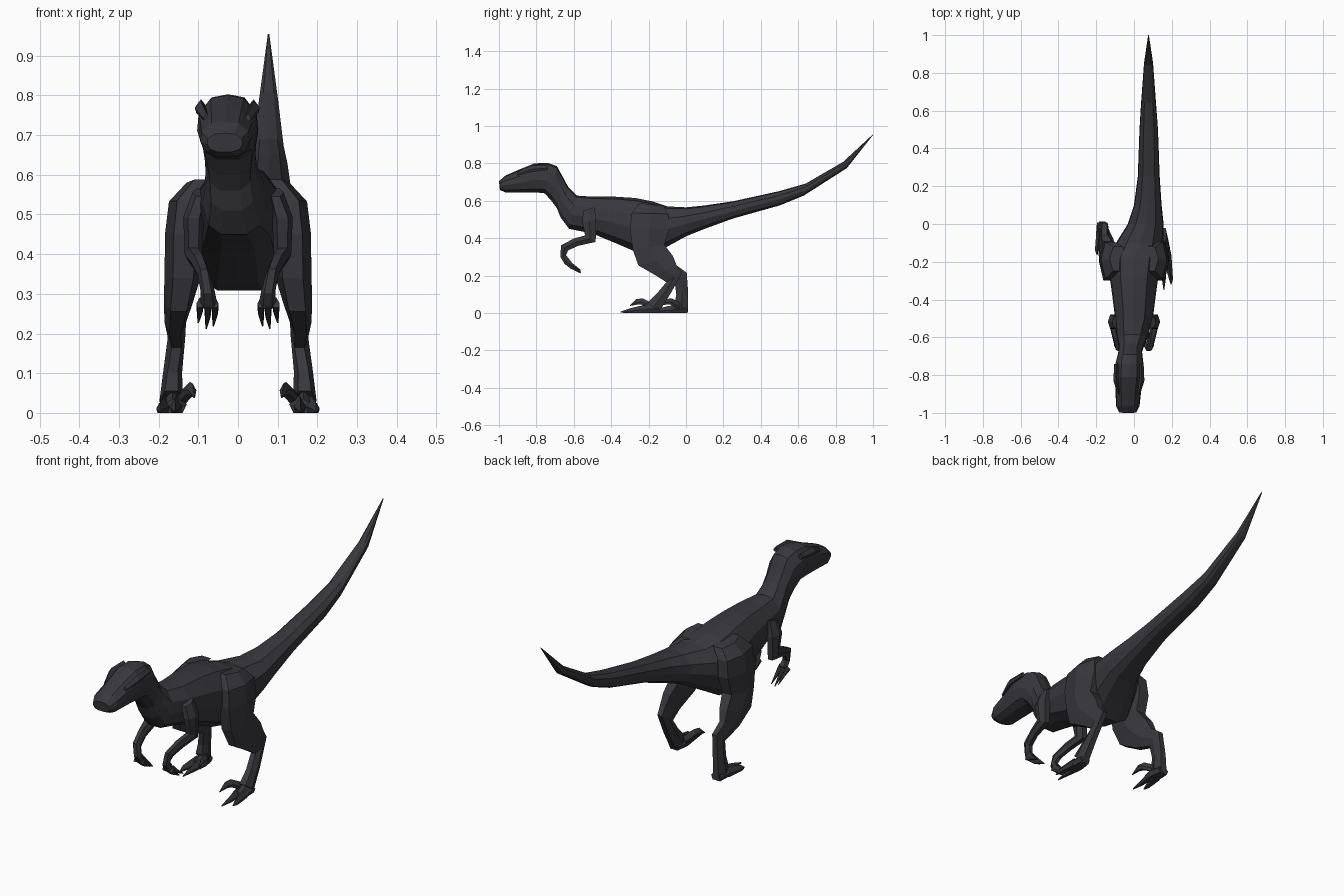
import bpy, bmesh

skin = bpy.data.materials.new("charcoal_skin")
skin.diffuse_color = (0.040, 0.039, 0.046, 1)

# Cross-sections as (side, top-to-bottom) factors
BODY = [(0, 1), (.55, .9), (.95, .4), (1, -.15), (.8, -.75), (.4, -1),
        (-.4, -1), (-.8, -.75), (-1, -.15), (-.95, .4), (-.55, .9)]
LIMB = [(.55, 1), (1, 0), (.55, -1), (-.55, -1), (-1, 0), (-.55, 1)]
TOE = [(0, 1), (1, -.2), (.7, -1), (-.7, -1), (-1, -.2)]


def loft(name, profile, sections, side=1, dy=0):
    """Skin rings; section = (centre x, half width, y1, z1, y2, z2)."""
    bm = bmesh.new()
    rings = []
    for xc, hw, y1, z1, y2, z2 in sections:
        ring = []
        for u, v in profile:
            t = (1 - v) / 2
            ring.append(bm.verts.new((side * (xc + u * hw),
                                      dy + y1 + (y2 - y1) * t,
                                      z1 + (z2 - z1) * t)))
        rings.append(ring)
    n = len(profile)
    for a, b in zip(rings, rings[1:]):
        for i in range(n):
            j = (i + 1) % n
            bm.faces.new((a[i], a[j], b[j], b[i]))
    bm.faces.new(rings[0])
    bm.faces.new(rings[-1])
    bmesh.ops.recalc_face_normals(bm, faces=bm.faces)
    mesh = bpy.data.meshes.new(name)
    bm.to_mesh(mesh)
    bm.free()
    mesh.materials.append(skin)
    ob = bpy.data.objects.new(name, mesh)
    bpy.context.collection.objects.link(ob)
    return ob


neck_base = (-.01, .08, -.585, .628, -.625, .45)

# Head and neck, snout first
loft("head_and_neck", BODY, [
    (-.033, .045, -1.0, .705, -.995, .658),
    (-.033, .062, -.965, .735, -.965, .645),
    (-.030, .068, -.89, .768, -.88, .645),
    (-.027, .076, -.81, .80, -.80, .645),
    (-.025, .076, -.74, .803, -.755, .64),
    (-.022, .068, -.69, .785, -.72, .60),
    (-.020, .063, -.66, .73, -.69, .56),
    (-.015, .066, -.63, .675, -.67, .51),
    neck_base])

# Torso and tail
loft("torso_and_tail", BODY, [
    neck_base,
    (0, .10, -.50, .622, -.50, .425),
    (0, .115, -.38, .622, -.38, .375),
    (0, .13, -.27, .615, -.27, .328),
    (.005, .14, -.18, .597, -.18, .308),
    (.03, .125, -.10, .570, -.10, .355),
    (.062, .095, 0, .565, 0, .41),
    (.073, .073, .10, .575, .10, .45),
    (.078, .058, .25, .597, .25, .505),
    (.078, .049, .50, .652, .50, .575),
    (.077, .040, .64, .692, .63, .628),
    (.077, .024, .84, .808, .86, .775),
    (.077, .002, .999, .955, 1.0, .952)])

for side, label in ((1, "right"), (-1, "left")):
    # Brow ridge over each eye, following the offset head
    cx = side * -.027
    loft(label + "_brow", TOE, [
        (cx + .052, .008, -.90, .755, -.90, .735),
        (cx + .068, .014, -.83, .788, -.83, .755),
        (cx + .066, .012, -.74, .790, -.74, .765)], side)

    # Thigh and shin, from hip to ankle
    loft(label + "_thigh", LIMB, [
        (.085, .045, -.25, .588, -.12, .572),
        (.128, .046, -.29, .535, -.095, .53),
        (.135, .049, -.30, .45, -.09, .45),
        (.138, .047, -.285, .34, -.115, .365),
        (.150, .037, -.255, .255, -.07, .305),
        (.158, .027, -.16, .20, -.05, .255)], side)

    # The right foot steps forward, the left one stays under the ankle
    if side == 1:
        foot_y = -.155
        shank = [(.155, .022, -.105, .165, -.02, .215),
                 (.165, .024, -.155, .105, -.085, .10),
                 (.168, .030, -.205, .055, -.145, .005)]
    else:
        foot_y = 0
        shank = [(.155, .022, -.06, .165, .004, .215),
                 (.165, .024, -.052, .10, .012, .10),
                 (.168, .030, -.06, .055, .012, .004)]
    loft(label + "_lower_leg", LIMB,
         [(.158, .027, -.16, .20, -.05, .255)] + shank, side)

    # Foot pad and two walking toes
    loft(label + "_foot_pad", TOE, [
        (.168, .028, .008, .05, .008, 0),
        (.165, .036, -.05, .055, -.05, 0),
        (.165, .032, -.085, .035, -.085, 0)], side, foot_y)
    for k, (x0, x1, tip) in enumerate(((.183, .196, -.165), (.155, .158, -.195))):
        loft(f"{label}_toe_{k + 1}", TOE, [
            (x0, .016, -.05, .045, -.05, 0),
            ((x0 + x1) / 2, .015, -.10, .036, -.10, 0),
            (x1, .010, -.14, .026, -.14, 0),
            (x1, .002, tip, .008, tip, .002)], side, foot_y)

    # Raised inner toe with its curved claw
    loft(label + "_sickle_claw", TOE, [
        (.145, .014, -.03, .055, -.035, .02),
        (.122, .014, -.075, .078, -.085, .045),
        (.115, .010, -.11, .075, -.105, .045),
        (.110, .002, -.145, .042, -.143, .038)], side, foot_y)

    # Arm, from shoulder to palm
    loft(label + "_arm", LIMB, [
        (.095, .020, -.55, .545, -.49, .565),
        (.112, .026, -.555, .49, -.48, .495),
        (.112, .022, -.54, .415, -.483, .38),
        (.100, .018, -.60, .398, -.575, .36),
        (.086, .016, -.668, .362, -.63, .335),
        (.076, .018, -.672, .30, -.642, .31),
        (.074, .022, -.648, .262, -.622, .285)], side)

    # Three hooked fingers
    for k, (x, drop) in enumerate(((.058, 0), (.076, .006), (.096, -.008))):
        loft(f"{label}_finger_{k + 1}", TOE, [
            (x, .009, -.630, .292, -.652, .265),
            (x, .008, -.605, .265, -.617, .243 - drop),
            (x + .004, .002, -.562, .222 - drop, -.564, .218 - drop)], side)
